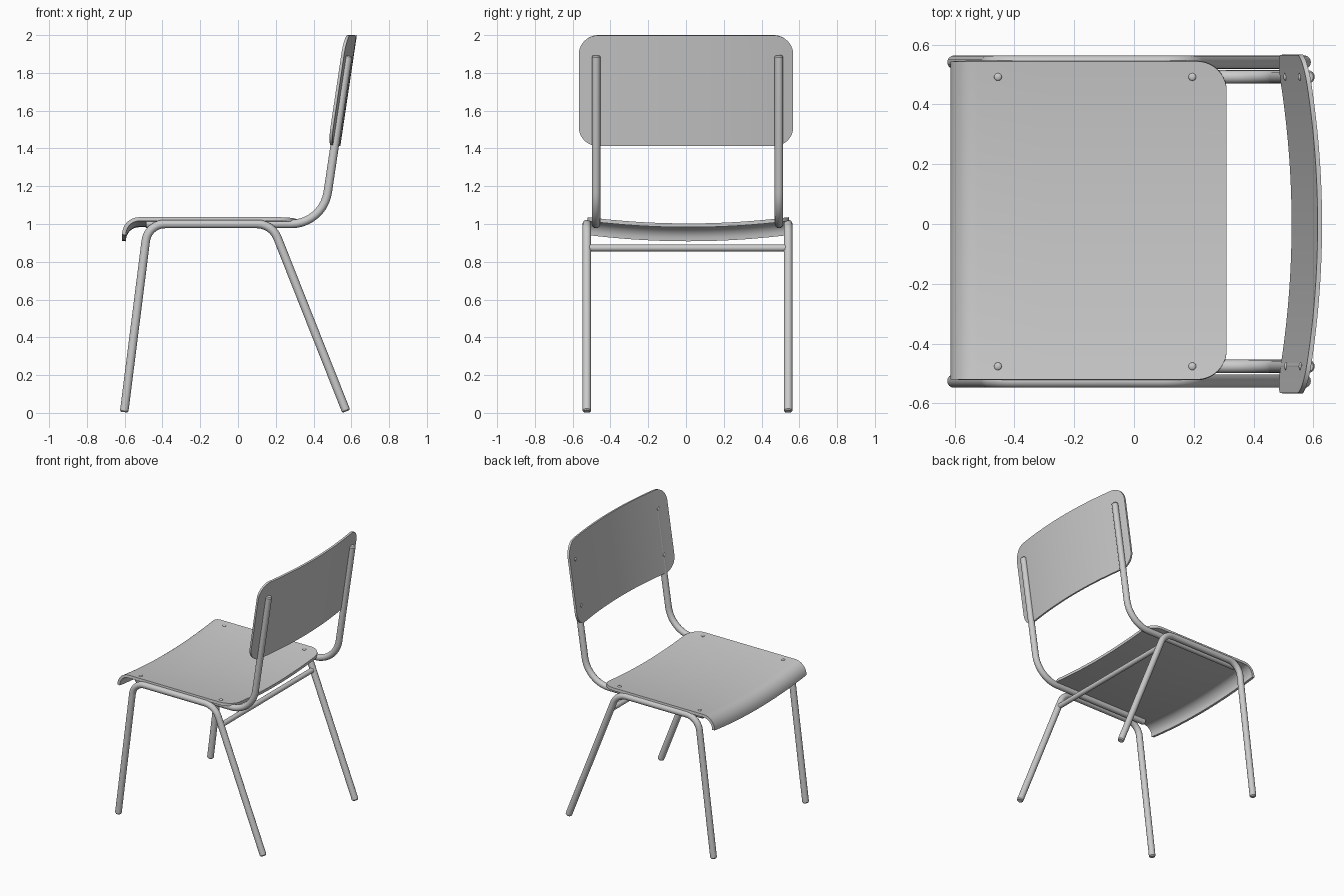
import bpy, bmesh, math
from mathutils import Vector

cube = bpy.data.objects.get("Cube")
if cube:
    bpy.data.objects.remove(cube)

grey = bpy.data.materials.new("light grey")
grey.use_nodes = True
grey.diffuse_color = (0.6, 0.6, 0.6, 1)
grey.node_tree.nodes["Principled BSDF"].inputs["Base Color"].default_value = (0.6, 0.6, 0.6, 1)

SHIFT = 0.008      # frame offset across the chair
TUBE = 0.0225      # tube radius
LEG_Y, RAIL_Y = 0.533, 0.484


def select_only(obj):
    bpy.ops.object.select_all(action='DESELECT')
    obj.select_set(True)
    bpy.context.view_layer.objects.active = obj


def finish(obj):
    select_only(obj)
    obj.data.materials.clear()
    obj.data.materials.append(grey)
    bpy.ops.object.shade_smooth_by_angle(angle=math.radians(35))


def fillet(prev, corner, nxt, length, steps=10):
    """Circular bend that replaces a corner, given its tangent length."""
    p, c, n = Vector(prev), Vector(corner), Vector(nxt)
    d1, d2 = (p - c).normalized(), (n - c).normalized()
    half = d1.angle(d2) / 2
    radius = length * math.tan(half)
    centre = c + (d1 + d2).normalized() * length / math.cos(half)
    a, b = c + d1 * length - centre, c + d2 * length - centre
    return [centre + a.normalized().slerp(b.normalized(), i / steps) * radius
            for i in range(steps + 1)]


def bent_path(points, lengths):
    path = [Vector(points[0])]
    for i, length in enumerate(lengths):
        path += fillet(points[i], points[i + 1], points[i + 2], length)
    return path + [Vector(points[-1])]


def tube(name, path, radius):
    """Round tube with slightly softened ends."""
    tip = radius * 0.3
    start = path[0] + (path[1] - path[0]).normalized() * tip
    end = path[-1] + (path[-2] - path[-1]).normalized() * tip
    pts = [path[0], start] + path[1:-1] + [end, path[-1]]
    curve = bpy.data.curves.new(name, 'CURVE')
    curve.dimensions = '3D'
    curve.bevel_depth = radius
    curve.bevel_resolution = 6
    curve.use_fill_caps = True
    spline = curve.splines.new('POLY')
    spline.points.add(len(pts) - 1)
    for point, co in zip(spline.points, pts):
        point.co = (*co, 1)
    spline.points[0].radius = spline.points[-1].radius = 0.75
    obj = bpy.data.objects.new(name, curve)
    bpy.context.collection.objects.link(obj)
    select_only(obj)
    bpy.ops.object.convert(target='MESH')
    finish(bpy.context.object)


def sheet(name, stations, half_y, bow, thickness, columns=32):
    """Bowed panel: stations are (x, z, half width), bow is the offset at the middle."""
    bm = bmesh.new()
    rows = []
    for x, z, w in stations:
        row = []
        for j in range(columns + 1):
            y = w * (2 * j / columns - 1)
            k = 1 - (y / half_y) ** 2
            row.append(bm.verts.new((x + bow[0] * k, y, z + bow[1] * k)))
        rows.append(row)
    for a, b in zip(rows, rows[1:]):
        for j in range(columns):
            bm.faces.new((a[j], b[j], b[j + 1], a[j + 1]))
    mesh = bpy.data.meshes.new(name)
    bm.to_mesh(mesh)
    bm.free()
    obj = bpy.data.objects.new(name, mesh)
    bpy.context.collection.objects.link(obj)
    select_only(obj)
    mod = obj.modifiers.new("thickness", 'SOLIDIFY')
    mod.thickness = thickness
    mod.offset = -1
    bpy.ops.object.modifier_apply(modifier=mod.name)
    finish(obj)
    return obj


def bolt(name, location, tilt):
    bpy.ops.mesh.primitive_uv_sphere_add(segments=16, ring_count=8, radius=0.013,
                                         location=location, rotation=(0, tilt, 0))
    obj = bpy.context.object
    obj.name = name
    obj.scale.z = 0.5
    finish(obj)


# Corner rounding as (distance from the edge, loss of half width)
ROUND = 0.1
corner = [(ROUND * (1 - math.sin(a)), ROUND * (1 - math.cos(a)))
          for a in (math.pi / 2 * i / 10 for i in range(11))]

# Side frames: one bent tube for both legs, one for the seat rail and back post
for side, label in ((1, "left"), (-1, "right")):
    y = SHIFT + side * LEG_Y
    legs = [(-0.603, y, 0.004), (-0.477, y, 1.0), (0.18, y, 1.0), (0.573, y, 0.008)]
    tube(label + "_legs", bent_path(legs, (0.09, 0.08)), TUBE)
    y = SHIFT + side * RAIL_Y
    post = [(-0.49, y, 1.0), (0.45, y, 1.0), (0.583, y, 1.892)]
    tube(label + "_back_post", bent_path(post, (0.17,)), TUBE)

# Cross bar between the rear legs
tube("cross_bar", [Vector((0.23, SHIFT - LEG_Y, 0.873)), Vector((0.23, SHIFT + LEG_Y, 0.873))], 0.018)

# Seat: rolled front lip, sagging middle, rounded rear corners
SEAT_Y, SEAT_TOP, SEAT_REAR, SAG = 0.532, 1.036, 0.31, 0.033
lip = bent_path([(-0.614, 0, 0.944), (-0.603, 0, SEAT_TOP), (SEAT_REAR, 0, SEAT_TOP)], (0.08,))
stations = [(p.x, p.z, SEAT_Y) for p in lip[:-1]]
stations += [(x, SEAT_TOP, SEAT_Y) for x in (-0.3, -0.1, 0.1)]
stations += [(SEAT_REAR - d, SEAT_TOP, SEAT_Y - w) for d, w in corner]
seat = sheet("seat", stations, SEAT_Y, (0, -SAG), 0.02)
seat.location.y = 0.012

# Backrest: leaning panel bowed backwards, all corners rounded
BACK_Y, LOW, HIGH, LEAN, BOW = 0.565, 1.415, 2.0, 0.149, 0.052
heights = [(LOW + d, BACK_Y - w) for d, w in reversed(corner)]
heights += [(HIGH - d, BACK_Y - w) for d, w in corner]


def back_x(z):
    return 0.475 + LEAN * (z - LOW)


sheet("backrest", [(back_x(z), z, w) for z, w in heights], BACK_Y, (BOW, 0), 0.015)

# Bolt heads on the seat and backrest
for side, label in ((1, "left"), (-1, "right")):
    y = SHIFT + side * RAIL_Y
    seat_z = SEAT_TOP - SAG * (1 - ((y - 0.012) / SEAT_Y) ** 2)
    for x, place in ((-0.455, "front"), (0.195, "rear")):
        bolt(f"{label}_{place}_seat_bolt", (x, y, seat_z), 0)
    dip = BOW * (1 - (y / BACK_Y) ** 2)
    for z, place in ((1.54, "lower"), (1.865, "upper")):
        bolt(f"{label}_{place}_back_bolt", (back_x(z) + dip, y, z), math.pi / 2)
